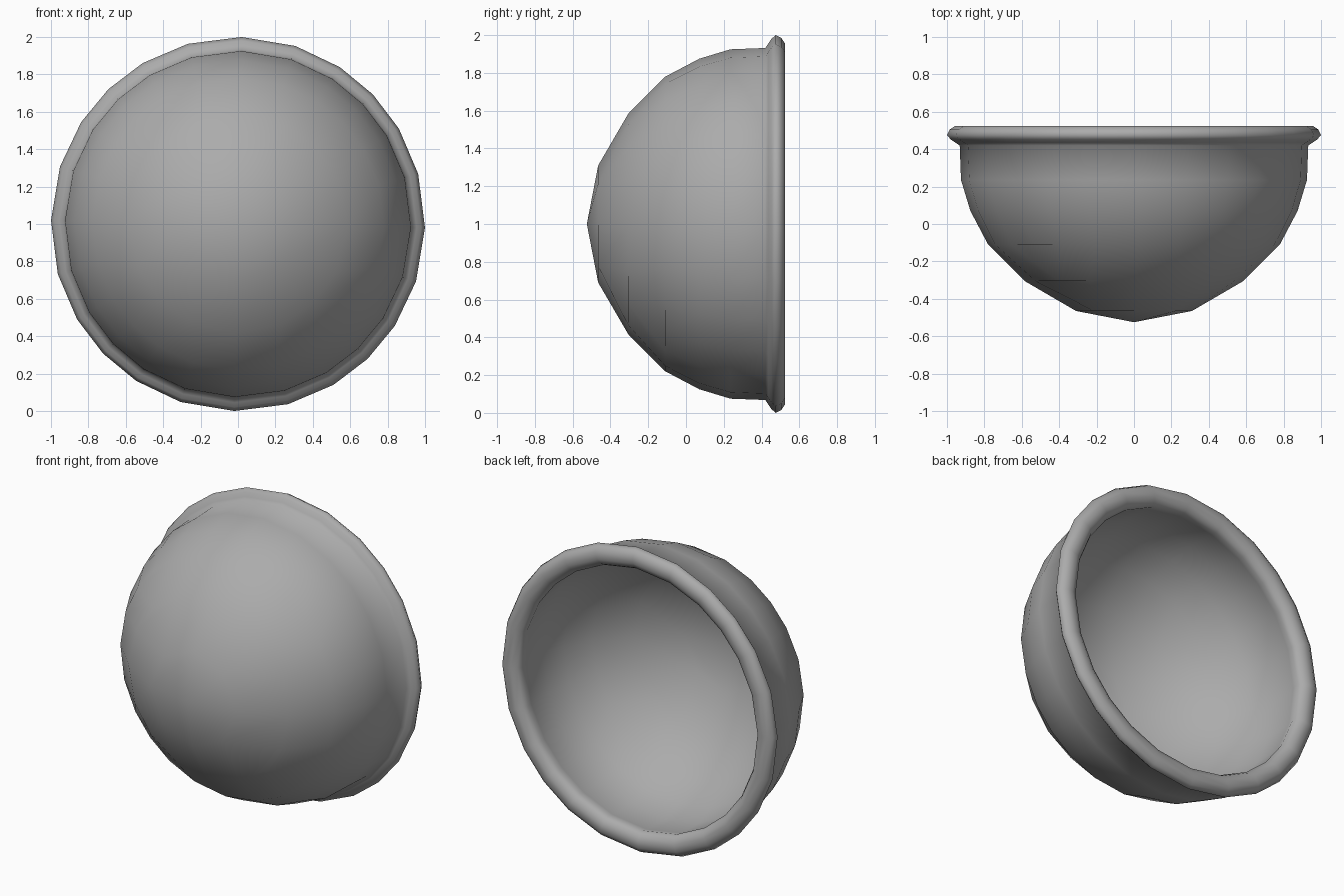
import bpy, bmesh, math

if "Cube" in bpy.data.objects:
    bpy.data.objects.remove(bpy.data.objects["Cube"])

N = 3                                   # grid half-size of each domed cap
TWIST = math.radians(-1.15)

# (radius, y) for the rings of the caps and the wall/rim between them
outer_cap = [(0, -0.525), (0.31, -0.465), (0.585, -0.305), (0.78, -0.11)]
wall = [(0.875, 0.07), (0.925, 0.235), (0.932, 0.42), (0.955, 0.435),
        (0.98, 0.452), (1.0, 0.475), (0.985, 0.505), (0.955, 0.525),
        (0.91, 0.525), (0.875, 0.505), (0.858, 0.475), (0.868, 0.43),
        (0.872, 0.24), (0.825, 0.095)]
inner_cap = [(0, -0.47), (0.29, -0.41), (0.55, -0.26), (0.735, -0.075)]

bm = bmesh.new()


def azimuth(i, j):
    # evened-out angle of a square grid point wrapped onto a circle
    if i == 0 and j == 0:
        return 0.0
    a = math.atan2(j, i)
    q = round(a / (math.pi / 2))
    d = a - q * math.pi / 2
    d = 0.5 * (d + math.tan(d) * math.pi / 4)
    return q * math.pi / 2 + d


def point(r, y, a):
    a += TWIST
    return bm.verts.new((r * math.cos(a), y, 1.0 + r * math.sin(a)))


def cap(profile):
    # quad-grid dome with no pole fan
    span = range(-N, N + 1)
    g = {(i, j): point(*profile[max(abs(i), abs(j))], azimuth(i, j))
         for i in span for j in span}
    for i in range(-N, N):
        for j in range(-N, N):
            bm.faces.new((g[i, j], g[i + 1, j], g[i + 1, j + 1], g[i, j + 1]))
    return [g[k] for k in edge_keys]


edge_keys = sorted([(i, j) for i in range(-N, N + 1) for j in range(-N, N + 1)
                    if max(abs(i), abs(j)) == N],
                   key=lambda k: math.atan2(k[1], k[0]))

# outer dome, wall with rolled rim, inner dome
rings = [cap(outer_cap)]
for r, y in wall:
    rings.append([point(r, y, azimuth(*k)) for k in edge_keys])
rings.append(cap(inner_cap))
for a, b in zip(rings, rings[1:]):
    for n in range(len(a)):
        m = (n + 1) % len(a)
        bm.faces.new((a[n], a[m], b[m], b[n]))
bmesh.ops.recalc_face_normals(bm, faces=bm.faces)
for f in bm.faces:
    f.smooth = True

mesh = bpy.data.meshes.new("bowl")
bm.to_mesh(mesh)
bm.free()
bowl = bpy.data.objects.new("bowl", mesh)
bpy.context.collection.objects.link(bowl)

# dark grey finish
grey = bpy.data.materials.new("dark_grey")
grey.diffuse_color = (0.41, 0.41, 0.41, 1)
grey.use_nodes = True
grey.node_tree.nodes["Principled BSDF"].inputs["Base Color"].default_value = grey.diffuse_color
mesh.materials.append(grey)
